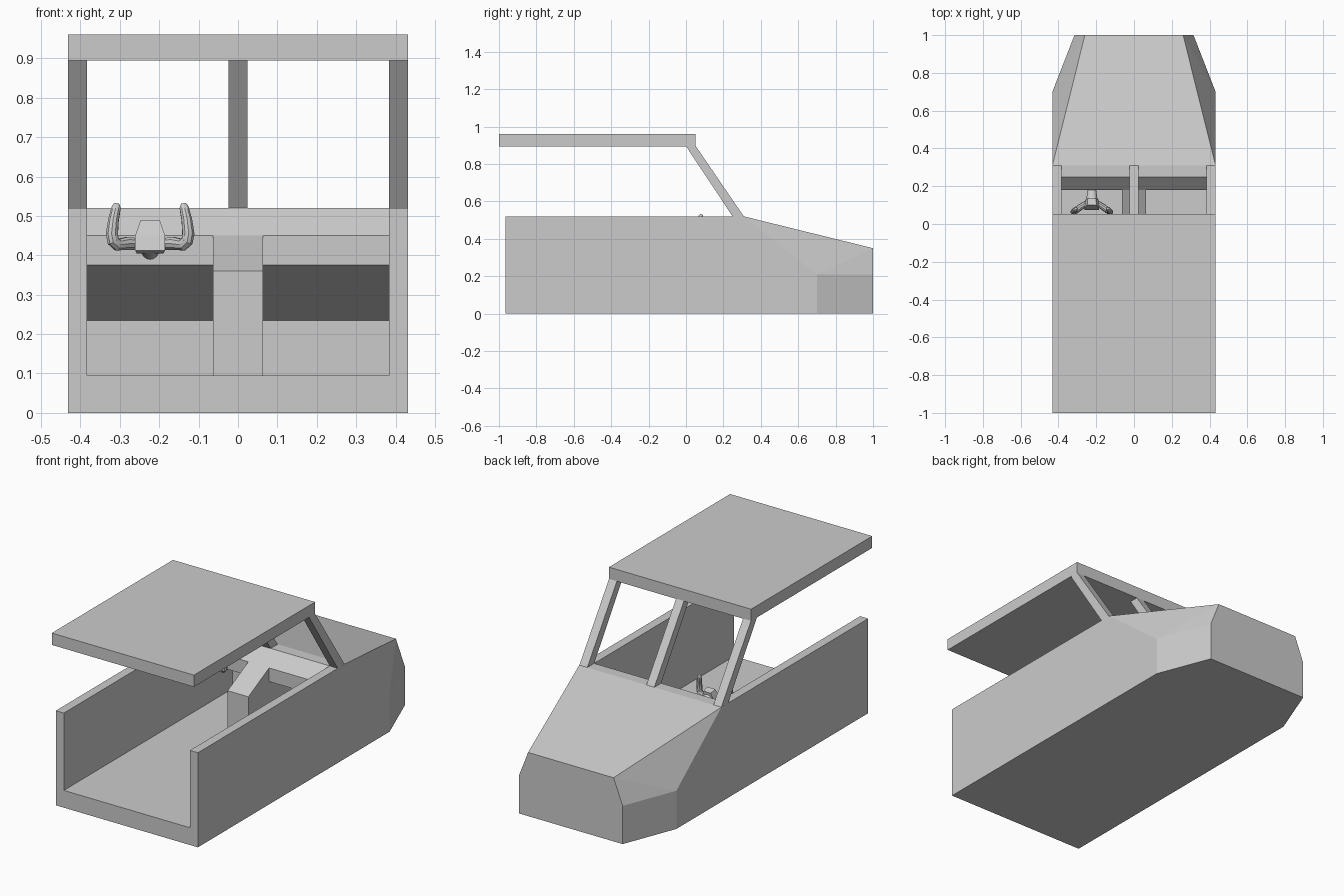
import bpy, bmesh
from mathutils import Vector

if "Cube" in bpy.data.objects:
    bpy.data.objects.remove(bpy.data.objects["Cube"])


def make_object(name, bm):
    bmesh.ops.recalc_face_normals(bm, faces=bm.faces)
    me = bpy.data.meshes.new(name)
    bm.to_mesh(me)
    bm.free()
    ob = bpy.data.objects.new(name, me)
    bpy.context.collection.objects.link(ob)
    return ob


def side_prism(name, profile, x0, x1):
    """Extrude a (y, z) profile from x0 to x1."""
    bm = bmesh.new()
    face = bm.faces.new([bm.verts.new((x0, y, z)) for y, z in profile])
    ext = bmesh.ops.extrude_face_region(bm, geom=[face])
    verts = [g for g in ext["geom"] if isinstance(g, bmesh.types.BMVert)]
    bmesh.ops.translate(bm, verts=verts, vec=(x1 - x0, 0, 0))
    return make_object(name, bm)


def activate(ob):
    bpy.ops.object.select_all(action='DESELECT')
    ob.select_set(True)
    bpy.context.view_layer.objects.active = ob


# body shell: faceted hull with a tapered, chamfered nose
half = [(.432, -.965, 0), (.432, -.965, .52), (.432, .31, .52), (.432, .70, 0),
        (.432, .70, .21), (.315, 1, 0), (.315, 1, .21), (.26, 1, .35)]
bm = bmesh.new()
for x, y, z in half:
    bm.verts.new((x, y, z))
    bm.verts.new((-x, y, z))
bmesh.ops.convex_hull(bm, input=bm.verts)
bmesh.ops.dissolve_limit(bm, angle_limit=.01, verts=bm.verts, edges=bm.edges)
body = make_object("body", bm)

# cabin and footwell cut out of the body, leaving a beveled dashboard
cutter = side_prism("cabin_cutter",
                    [(-1.1, .095), (.5, .095), (.5, .235), (.18, .375),
                     (.18, .45), (.25, .52), (.25, .6), (-1.1, .6)], -.383, .383)
mod = body.modifiers.new("cabin", 'BOOLEAN')
mod.operation, mod.solver, mod.object = 'DIFFERENCE', 'EXACT', cutter
activate(body)
bpy.ops.object.modifier_apply(modifier=mod.name)
bpy.data.objects.remove(cutter)

# centre console rising into the dashboard
side_prism("center_console", [(0, .09), (.505, .09), (.505, .237), (.185, .376),
                              (.185, .4525), (.18, .45), (0, .36)], -.063, .063)

# roof and its three slanted windshield posts
side_prism("roof", [(-1, .895), (.052, .895), (.052, .96), (-1, .96)], -.432, .432)
for name, x in (("left_post", -.4075), ("center_post", 0), ("right_post", .4075)):
    side_prism(name, [(0, .896), (.25, .519), (.31, .519), (.052, .896)],
               x - .024, x + .024)

# steering hub: tapered block facing the driver
CX = -.223
bm = bmesh.new()
for s in (-1, 1):
    for x, y, z in ((.038, .075, .412), (.038, .085, .450), (.024, .10, .490),
                    (.034, .125, .405), (.034, .13, .445), (.022, .135, .480)):
        bm.verts.new((CX + s * x, y, z))
bmesh.ops.convex_hull(bm, input=bm.verts)
make_object("steering_hub", bm)

# steering column from hub to dashboard
a, b = Vector((CX, .10, .445)), Vector((CX, .20, .405))
bm = bmesh.new()
bmesh.ops.create_cone(bm, cap_ends=True, segments=16, radius1=.034, radius2=.02,
                      depth=(b - a).length)
rot = (b - a).to_track_quat('Z', 'Y').to_matrix()
bmesh.ops.rotate(bm, verts=bm.verts, matrix=rot)
bmesh.ops.translate(bm, verts=bm.verts, vec=(a + b) / 2)
column = make_object("steering_column", bm)
activate(column)
bpy.ops.object.shade_smooth_by_angle()

# yoke handles: bent round tubes, one each side
path = [(.02, .115, .428, .015), (.06, .09, .43, .017), (.083, .072, .427, .016),
        (.094, .065, .437, .016), (.097, .064, .455, .016), (.093, .07, .49, .014),
        (.086, .08, .522, .012), (.085, .082, .531, .007)]
for name, s in (("left_handle", -1), ("right_handle", 1)):
    cu = bpy.data.curves.new(name, 'CURVE')
    cu.dimensions, cu.bevel_depth, cu.bevel_resolution = '3D', 1, 3
    cu.use_fill_caps = True
    sp = cu.splines.new('POLY')
    sp.points.add(len(path) - 1)
    for p, (x, y, z, r) in zip(sp.points, path):
        p.co, p.radius = (CX + s * x, y, z, 1), r
    ob = bpy.data.objects.new(name, cu)
    bpy.context.collection.objects.link(ob)
    activate(ob)
    bpy.ops.object.convert(target='MESH')
    bpy.ops.object.shade_smooth_by_angle()
